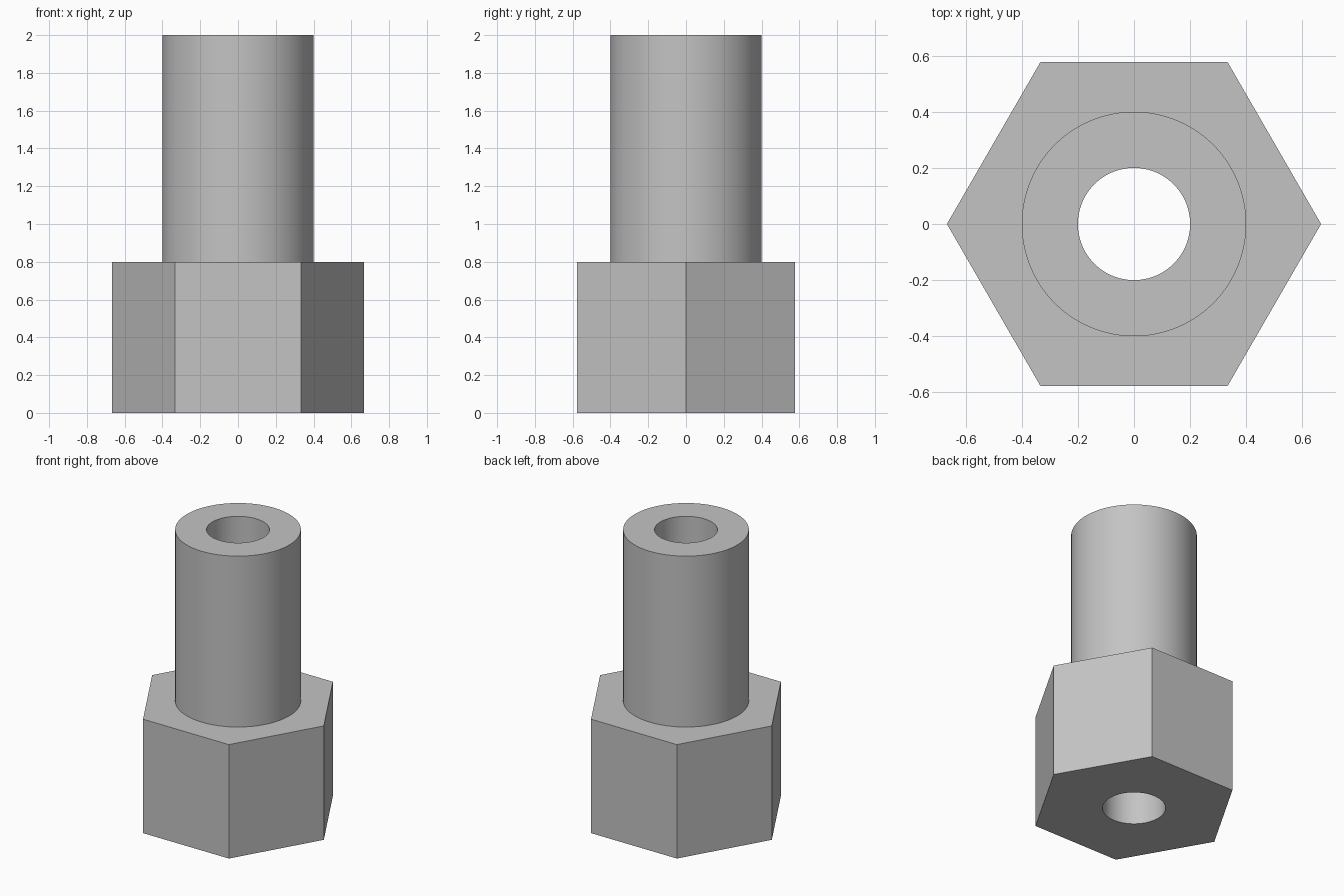
import bpy, bmesh, math

cube = bpy.data.objects.get("Cube")
if cube:
    bpy.data.objects.remove(cube, do_unlink=True)

SEGMENTS = 96          # divisible by six, so the hexagon corners are exact
BORE, SHANK, FLAT = 0.2, 0.4, 1 / math.sqrt(3)
HEAD_TOP, TOP = 0.8, 2.0

# Plain grey metal
metal = bpy.data.materials.new("grey_metal")
metal.use_nodes = True
grey = (0.55, 0.55, 0.55, 1)
metal.diffuse_color = grey
metal.node_tree.nodes["Principled BSDF"].inputs["Base Color"].default_value = grey


def hexagon(angle):
    """Distance to the hexagon outline, with a corner on +x."""
    return FLAT / math.cos(angle % (math.pi / 3) - math.pi / 6)


def circle(radius):
    return lambda angle: radius


def ring(bm, outline, z):
    angles = [math.tau * i / SEGMENTS for i in range(SEGMENTS)]
    return [bm.verts.new((outline(a) * math.cos(a), outline(a) * math.sin(a), z))
            for a in angles]


# Hexagonal head, round shank and through bore as one closed skin
bm = bmesh.new()
rings = [ring(bm, outline, z) for outline, z in (
    (circle(BORE), 0), (hexagon, 0), (hexagon, HEAD_TOP),
    (circle(SHANK), HEAD_TOP), (circle(SHANK), TOP), (circle(BORE), TOP))]
for k, lower in enumerate(rings):
    upper = rings[(k + 1) % len(rings)]
    for i in range(SEGMENTS):
        j = (i + 1) % SEGMENTS
        bm.faces.new((lower[i], lower[j], upper[j], upper[i]))

# Merge each side of the head into a single flat face
step = SEGMENTS // 6
uprights = [bm.edges.get((rings[1][i], rings[2][i]))
            for i in range(SEGMENTS) if i % step]
bmesh.ops.dissolve_edges(bm, edges=uprights, use_verts=False)
bmesh.ops.recalc_face_normals(bm, faces=bm.faces)

mesh = bpy.data.meshes.new("hex_standoff")
bm.to_mesh(mesh)
bm.free()
mesh.materials.append(metal)
standoff = bpy.data.objects.new("hex_standoff", mesh)
bpy.context.collection.objects.link(standoff)

# Smooth round walls, sharp rims and corners
bpy.ops.object.select_all(action="DESELECT")
standoff.select_set(True)
bpy.context.view_layer.objects.active = standoff
bpy.ops.object.shade_smooth_by_angle(angle=math.radians(30))
